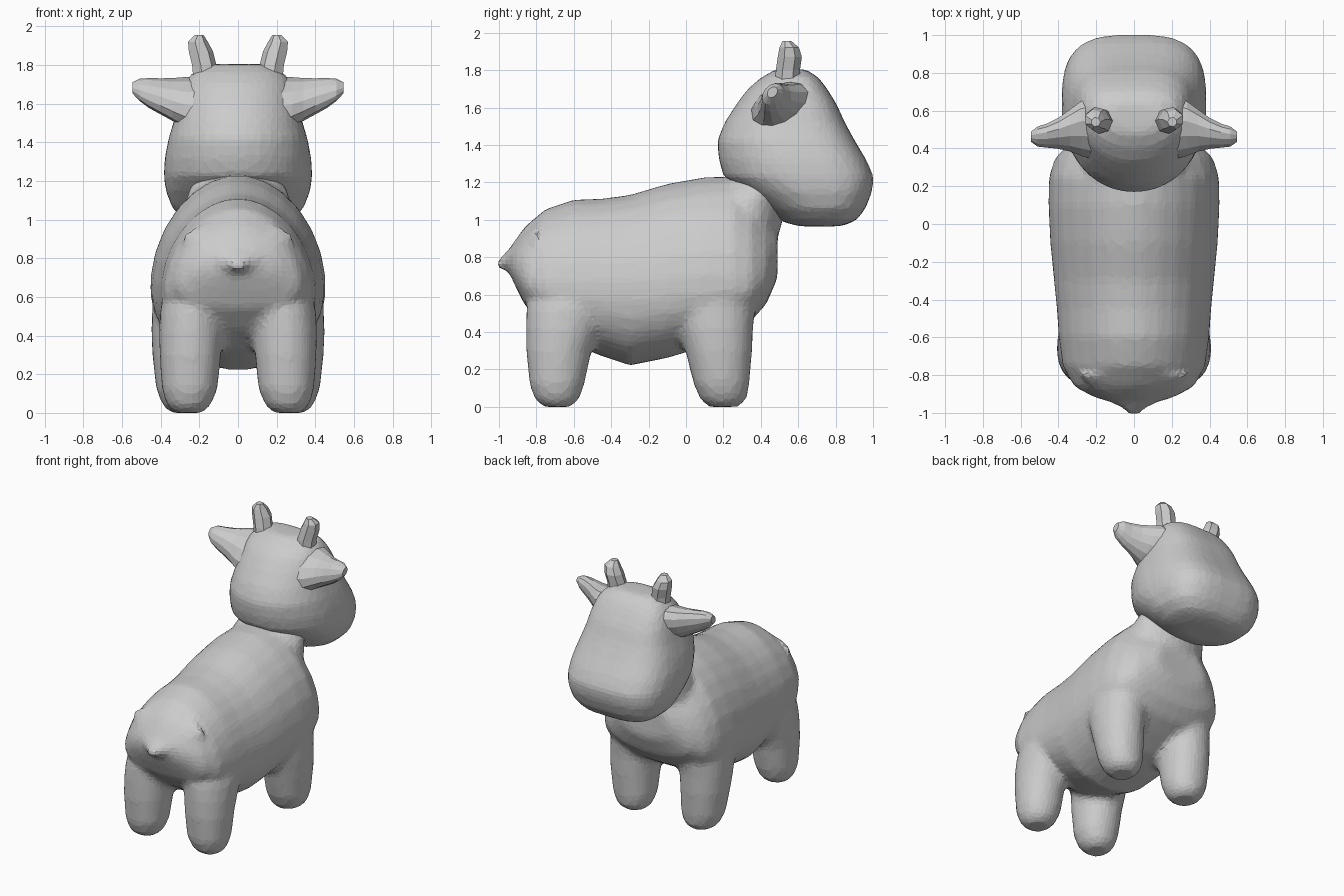
import bpy, bmesh, math

cube = bpy.data.objects.get("Cube")
if cube:
    bpy.data.objects.remove(cube)

hide = bpy.data.materials.new("plain_grey")
hide.use_nodes = True
GREY = (0.6, 0.6, 0.6, 1)
hide.diffuse_color = GREY
hide.node_tree.nodes["Principled BSDF"].inputs["Base Color"].default_value = GREY


def loft(bm, rings):
    """Skin a list of equal-length point rings and cap both ends."""
    loops = [[bm.verts.new(p) for p in ring] for ring in rings]
    n = len(loops[0])
    for a, b in zip(loops, loops[1:]):
        for i in range(n):
            j = (i + 1) % n
            bm.faces.new((a[i], a[j], b[j], b[i]))
    bm.faces.new(loops[0][::-1])
    bm.faces.new(loops[-1])


def oval(n, upper=2.0, lower=None):
    """Unit superellipse points with separate upper and lower fullness."""
    pts = []
    for i in range(n):
        t = 2 * math.pi * (i + 0.5) / n
        c, s = math.cos(t), math.sin(t)
        e = 2 / (upper if s > 0 else lower or upper)
        pts.append((math.copysign(abs(c) ** e, c), math.copysign(abs(s) ** e, s)))
    return pts


def make(name, bm):
    bmesh.ops.recalc_face_normals(bm, faces=bm.faces)
    mesh = bpy.data.meshes.new(name)
    bm.to_mesh(mesh)
    bm.free()
    mesh.materials.append(hide)
    ob = bpy.data.objects.new(name, mesh)
    bpy.context.scene.collection.objects.link(ob)
    return ob


def blend(ob, voxel, passes, ratio):
    """Fuse overlapping volumes into one soft, faceted skin."""
    m = ob.modifiers.new("fuse", 'REMESH')
    m.mode = 'VOXEL'
    m.voxel_size = voxel
    m = ob.modifiers.new("soften", 'SMOOTH')
    m.factor = 0.5
    m.iterations = passes
    m = ob.modifiers.new("facet", 'DECIMATE')
    m.ratio = ratio


# Torso, widest low on the flanks: y, top, widest height, bottom, half width
bm = bmesh.new()
torso = [(-.945, .84, .77, .72, .12), (-.915, .89, .75, .65, .22), (-.86, .965, .68, .54, .32),
         (-.75, 1.06, .63, .43, .38), (-.6, 1.11, .62, .33, .4), (-.45, 1.115, .62, .27, .41),
         (-.3, 1.135, .62, .22, .425), (-.1, 1.195, .63, .26, .445), (.1, 1.23, .65, .32, .455),
         (.25, 1.235, .65, .4, .452), (.35, 1.16, .65, .46, .42), (.43, 1.05, .7, .55, .34),
         (.49, .97, .8, .69, .2)]
loft(bm, [[(w * c, y, m + s * (t - m if s > 0 else m - b)) for c, s in oval(28, 1.9, 2.2)]
          for y, t, m, b, w in torso])

# Neck: z, centre y, half width, half depth
neck = [(.8, .26, .28, .2), (1.0, .31, .28, .21), (1.12, .35, .27, .18), (1.22, .4, .22, .18)]
loft(bm, [[(w * c, y + d * s, z) for c, s in oval(24)] for z, y, w, d in neck])

# Legs: z, centre x, half width, centre y, half depth
rear = [(0, .255, .075, -.69, .075), (.04, .255, .115, -.69, .12), (.12, .25, .145, -.69, .148),
        (.3, .247, .16, -.68, .175), (.42, .243, .167, -.657, .2), (.52, .235, .17, -.63, .225),
        (.68, .2, .17, -.59, .24)]
front = [(0, .27, .08, .2, .08), (.04, .272, .12, .2, .125), (.12, .276, .148, .19, .15),
         (.3, .283, .162, .175, .18), (.42, .28, .17, .16, .2), (.55, .265, .18, .15, .225),
         (.72, .24, .17, .15, .24)]
for leg in (rear, front):
    for side in (-1, 1):
        loft(bm, [[(side * (x + w * c), y + d * s, z) for c, s in oval(20, 2.1)]
                  for z, x, w, y, d in leg])

# Tail: a short pointed flap growing out of the rump
tail = [(-.8, .9, .3, .1), (-.88, .85, .22, .075), (-.94, .8, .13, .05),
        (-.975, .775, .07, .04), (-1.01, .755, .03, .03)]
loft(bm, [[(w * c, y, z + h * s) for c, s in oval(12)] for y, z, w, h in tail])
blend(make("body_and_legs", bm), .025, 6, .28)

# Head: z, back y, front y, half width; squarer towards the muzzle
head = [(.965, .6, .83, .16), (.995, .5, .91, .27), (1.06, .42, .96, .34),
        (1.15, .3, .995, .375), (1.23, .2, 1.005, .385), (1.32, .175, .965, .38),
        (1.42, .165, .905, .36), (1.52, .205, .85, .33), (1.62, .27, .805, .305),
        (1.7, .33, .755, .28), (1.76, .4, .71, .24), (1.805, .48, .64, .15)]
bm = bmesh.new()
rings = []
for z, back, fore, w in head:
    mid = back + .52 * (fore - back)
    rings.append([(w * c, mid + s * (fore - mid if s > 0 else mid - back), z)
                  for c, s in oval(32, 3.1, 2.05)])
loft(bm, rings)
blend(make("head", bm), .028, 3, .3)

# Ears: x, centre y, half depth, centre z, half height
ear = [(.2, .505, .17, 1.6, .13), (.28, .505, .15, 1.61, .12), (.34, .495, .115, 1.622, .105),
       (.4, .48, .085, 1.638, .09), (.46, .468, .066, 1.655, .075), (.51, .463, .055, 1.672, .055),
       (.545, .462, .028, 1.682, .028)]
# Horns: z, centre x, half width, centre y
horn = [(1.7, .165, .07, .54), (1.8, .178, .066, .545), (1.87, .195, .066, .555),
        (1.92, .21, .054, .552), (1.955, .203, .025, .54)]
for side, label in ((1, "left"), (-1, "right")):
    bm = bmesh.new()
    loft(bm, [[(side * x, y + d * c, z + h * s + .3 * d * c) for c, s in oval(12)]
              for x, y, d, z, h in ear])
    make(label + "_ear", bm)
    bm = bmesh.new()
    loft(bm, [[(side * (x + w * c), y + w * s, z) for c, s in oval(7)]
              for z, x, w, y in horn])
    make(label + "_horn", bm)
